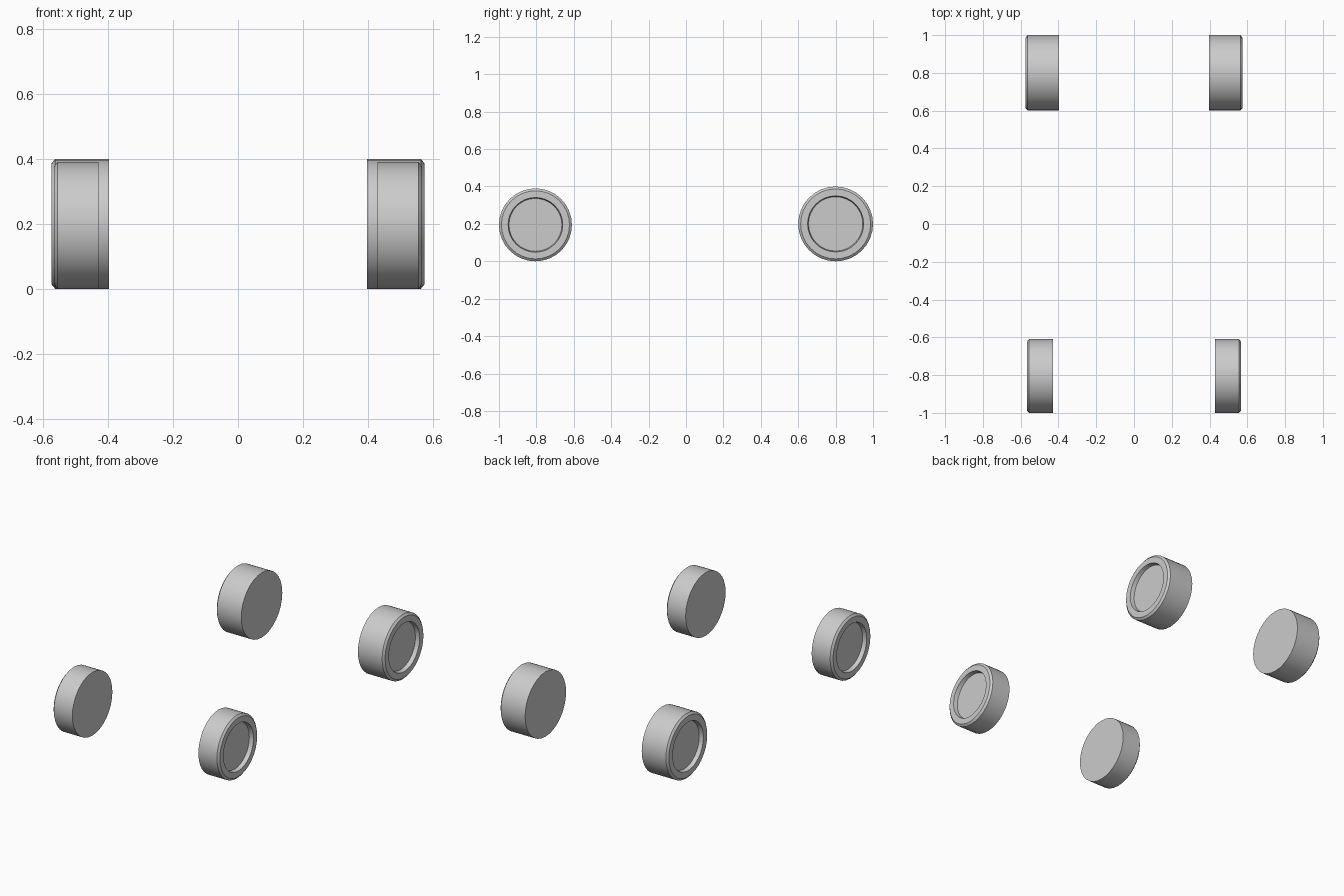
import bpy, bmesh, math
from mathutils import Matrix

if "Cube" in bpy.data.objects:
    bpy.data.objects.remove(bpy.data.objects["Cube"])

SEG = 32


def wheel(name, side, y, r, x_in, x_out):
    # lathe profile (x, radius): flat back, tread, chamfer, rim, tapered recess
    k = r / 0.2
    profile = [(x_in, r), (x_out - 0.011, r), (x_out, r - 0.013),
               (x_out, 0.150 * k), (x_out - 0.025, 0.145 * k)]
    bm = bmesh.new()
    rings = []
    for px, pr in profile:
        rings.append([bm.verts.new((side * px,
                                    y + pr * math.cos(2 * math.pi * i / SEG),
                                    r + pr * math.sin(2 * math.pi * i / SEG)))
                      for i in range(SEG)])
    for a, b in zip(rings, rings[1:]):
        for i in range(SEG):
            j = (i + 1) % SEG
            bm.faces.new((a[i], a[j], b[j], b[i]))
    # back face and hub disc
    bm.faces.new(rings[0])
    bm.faces.new(rings[-1])
    bmesh.ops.recalc_face_normals(bm, faces=bm.faces)
    mesh = bpy.data.meshes.new(name)
    bm.to_mesh(mesh)
    bm.free()
    ob = bpy.data.objects.new(name, mesh)
    bpy.context.collection.objects.link(ob)
    bpy.ops.object.select_all(action='DESELECT')
    ob.select_set(True)
    bpy.context.view_layer.objects.active = ob
    bpy.ops.object.shade_smooth_by_angle(angle=math.radians(25))


# narrower front pair, wider rear pair
for label, side in (("left", -1), ("right", 1)):
    wheel("front_wheel_" + label, side, -0.805, 0.195, 0.43, 0.567)
    wheel("rear_wheel_" + label, side, 0.80, 0.20, 0.398, 0.574)
